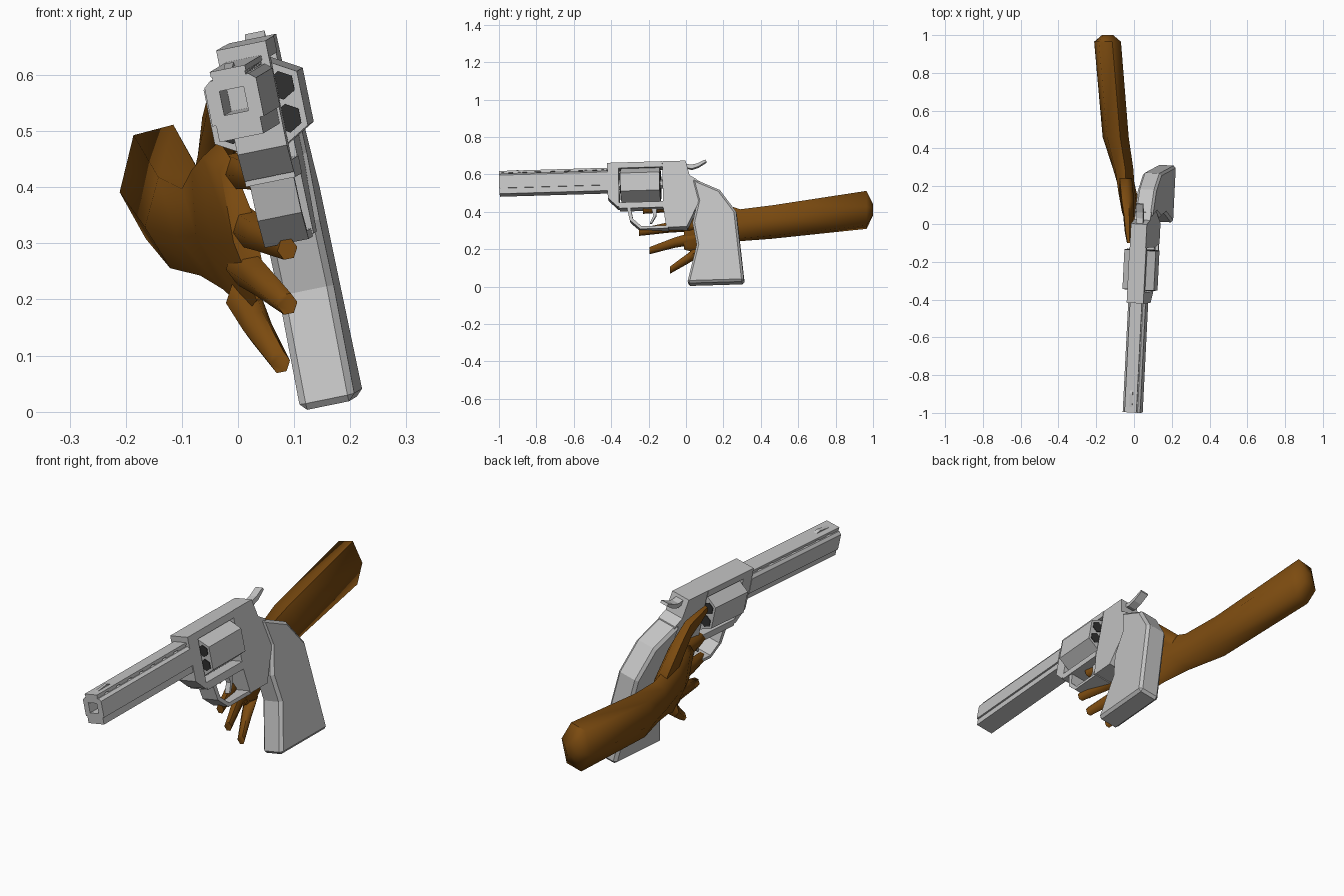
import bpy, bmesh, math
from mathutils import Matrix, Vector

if "Cube" in bpy.data.objects:
    bpy.data.objects.remove(bpy.data.objects["Cube"])


def material(name, rgb):
    m = bpy.data.materials.new(name)
    m.diffuse_color = (*rgb, 1)
    m.use_nodes = True
    m.node_tree.nodes["Principled BSDF"].inputs["Base Color"].default_value = m.diffuse_color
    return m


STEEL = material("steel_grey", (0.55, 0.55, 0.55))
DARK = material("chamber_dark", (0.03, 0.03, 0.03))
SKIN = material("brown_skin", (0.20, 0.07, 0.005))

# Gun frame of reference: u = width, v = toward the back, w = up (rolled, slightly yawed)
v = Vector((0.05, 1, 0.03)).normalized()
u = v.cross(Vector((-0.2, 0, 0.98))).normalized()
w = u.cross(v)
GUN = Matrix((u, v, w)).transposed().to_4x4()
GUN.translation = (0.026, 0, 0.665)


def finish(name, bm, mat, matrix=None):
    bmesh.ops.recalc_face_normals(bm, faces=bm.faces[:])
    me = bpy.data.meshes.new(name)
    bm.to_mesh(me)
    bm.free()
    ob = bpy.data.objects.new(name, me)
    bpy.context.collection.objects.link(ob)
    me.materials.append(mat)
    if matrix:
        ob.matrix_world = matrix
    return ob


def loft(bm, rings):
    """Skin a list of closed rings and cap both ends."""
    vs = [[bm.verts.new(p) for p in r] for r in rings]
    n = len(vs[0])
    for a, b in zip(vs, vs[1:]):
        for i in range(n):
            j = (i + 1) % n
            bm.faces.new((a[i], a[j], b[j], b[i]))
    bm.faces.new(vs[0])
    bm.faces.new(vs[-1])


def side_prism(name, pts, half, mat=STEEL, bevel=0):
    """Side profile (v, w) extruded across the gun's width."""
    bm = bmesh.new()
    loft(bm, [[(s * half, a, b) for a, b in pts] for s in (-1, 1)])
    ob = finish(name, bm, mat, GUN)
    if bevel:
        m = ob.modifiers.new("edge_bevel", 'BEVEL')
        m.width, m.segments, m.limit_method = bevel, 1, 'ANGLE'
        m.angle_limit = math.radians(50)
    return ob


def long_prism(name, pts, v0, v1, mat=STEEL):
    """Cross-section (u, w) extruded along the gun's length."""
    bm = bmesh.new()
    loft(bm, [[(a, y, b) for a, b in pts] for y in (v0, v1)])
    return finish(name, bm, mat, GUN)


def rect(v0, v1, w0, w1):
    return [(v0, w0), (v1, w0), (v1, w1), (v0, w1)]


def hexagon(cu, cw, r):
    return [(cu + r * math.cos(math.radians(30 + 60 * i)),
             cw + r * math.sin(math.radians(30 + 60 * i))) for i in range(6)]


# Frame around the cylinder window
side_prism("frame_front", [(-.42, 0), (-.36, 0), (-.36, -.24), (-.37, -.24), (-.42, -.19)], .045)
side_prism("frame_top_strap", rect(-.36, -.125, -.03, 0), .045)
side_prism("frame_bottom_strap", rect(-.36, -.125, -.25, -.218), .045)
side_prism("frame_rear", [(-.125, 0), (0, 0), (.02, -.08), (.06, -.105), (.08, -.2),
                          (0, -.36), (-.11, -.36), (-.125, -.25)], .043)

# Grip
side_prism("grip", [(.03, -.095), (.18, -.165), (.265, -.285), (.30, -.668), (-.005, -.668),
                    (.05, -.46), (.03, -.34), (.06, -.22)], .05, bevel=.012)

# Barrel with a square bore
C = -.085
barrel = long_prism("barrel", [(-.04, C - .065), (.04, C - .065), (.04, C - .035), (.047, C - .035),
                               (.047, C + .035), (.035, C + .045), (-.035, C + .045),
                               (-.047, C + .035), (-.047, C - .035), (-.04, C - .035)], -1, -.42)
bore = long_prism("bore_cutter", [(-.022, C - .02), (.022, C - .02), (.022, C + .024), (-.022, C + .024)],
                  -1.05, -.75)
bore.hide_render = True
bore.hide_viewport = True
cut = barrel.modifiers.new("bore", 'BOOLEAN')
cut.object, cut.operation, cut.solver = bore, 'DIFFERENCE', 'EXACT'

# Ventilated rib on short posts, and front sight
side_prism("barrel_rib", rect(-1, -.42, -.034, -.024), .032)
for i in range(8):
    a = -1 + i * .075
    side_prism("rib_post", rect(a, a + .05, -.042, -.033), .03)
side_prism("front_sight", [(-.98, -.025), (-.88, -.025), (-.9, -.017)], .008)

# Six-sided cylinder with dark chambers at both ends
CW = -.115
long_prism("cylinder", hexagon(0, CW, .098), -.35, -.14)
long_prism("cylinder_pin", hexagon(0, CW, .025), -.37, -.12)
for i in range(6):
    a = math.radians(30 + 60 * i)
    cell = hexagon(.06 * math.cos(a), CW + .06 * math.sin(a), .026)
    long_prism("chamber_front", cell, -.353, -.349, DARK)
    long_prism("chamber_back", cell, -.141, -.137, DARK)

# Trigger guard band, trigger and hammer
side_prism("trigger_guard", [(-.32, -.245), (-.305, -.315), (-.25, -.365), (-.10, -.365), (-.10, -.35),
                             (-.243, -.35), (-.288, -.308), (-.30, -.245)], .04)
side_prism("trigger", [(-.19, -.245), (-.16, -.245), (-.165, -.29), (-.19, -.33), (-.2, -.33), (-.18, -.29)], .012)
side_prism("hammer", [(-.01, -.03), (.03, -.04), (.065, -.03), (.11, -.003), (.105, .008),
                      (.06, -.012), (.03, -.018), (-.01, -.01)], .018)


# Arm, palm and fingers: six-sided tubes of (x, y, z, half width, half height, lean)
def tube(name, sections):
    bm = bmesh.new()
    rings = []
    for x, y, z, a, b, lean in sections:
        ring = []
        for i in range(6):
            t = math.radians(60 * i + 10)
            dz = b * math.sin(t) * 1.08
            ring.append((x + a * math.cos(t) - lean * dz, y, z + dz))
        rings.append(ring)
    loft(bm, rings)
    ob = finish(name, bm, SKIN)
    bpy.ops.object.select_all(action='DESELECT')
    ob.select_set(True)
    bpy.context.view_layer.objects.active = ob
    bpy.ops.object.shade_smooth_by_angle(angle=math.radians(65))
    return ob


tube("arm_and_palm", [(-.14, 1.0, .41, .03, .03, 0), (-.14, .965, .41, .072, .1, 0),
                      (-.097, .46, .345, .07, .088, 0), (-.057, .29, .328, .056, .084, .1),
                      (-.035, .17, .335, .045, .115, .2), (-.008, .06, .33, .038, .15, .25),
                      (.01, -.01, .325, .024, .125, .25)])
tube("thumb", [(-.05, .24, .38, .04, .05, 0), (-.035, .12, .475, .037, .06, .1),
               (-.03, .04, .535, .028, .045, .1), (-.028, -.04, .56, .022, .03, .1),
               (-.025, -.1, .578, .013, .017, .1)])
fingers = {
    "index_finger": [(0, .04, .43), (.02, -.1, .425), (.065, -.23, .408)],
    "middle_finger": [(.01, .04, .33), (.04, -.1, .315), (.088, -.25, .29)],
    "ring_finger": [(.01, .05, .26), (.04, -.06, .235), (.088, -.195, .192)],
    "little_finger": [(.01, .08, .2), (.035, .01, .15), (.075, -.085, .088)],
}
for name, path in fingers.items():
    tube(name, [(*p, r, r * 1.05, 0) for p, r in zip(path, (.032, .026, .018))])
